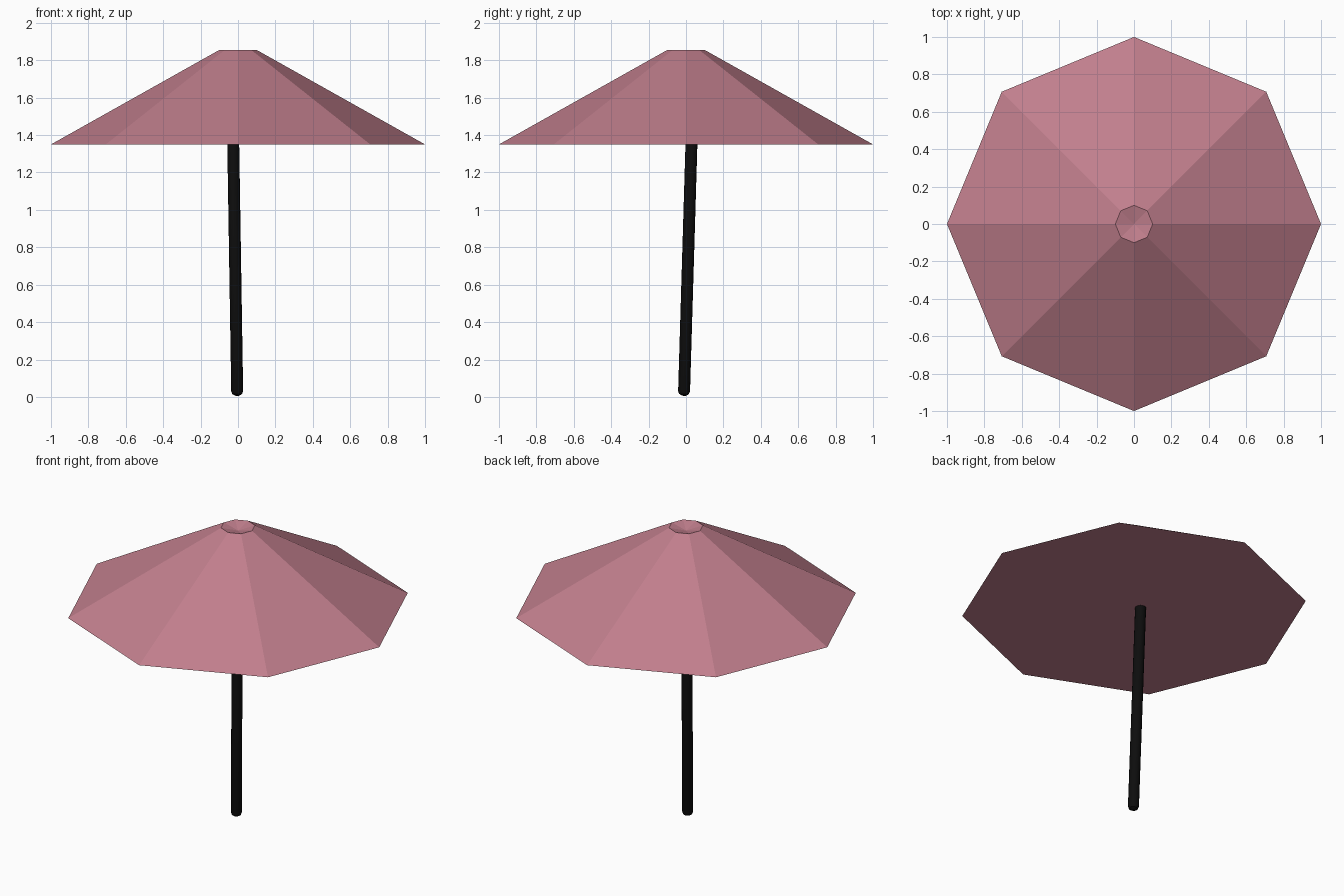
import bpy
import bmesh
from math import cos, sin, pi
from mathutils import Vector

cube = bpy.data.objects.get("Cube")
if cube:
    bpy.data.objects.remove(cube, do_unlink=True)


def make_material(name, color, roughness):
    mat = bpy.data.materials.new(name)
    mat.use_nodes = True
    mat.diffuse_color = color
    shader = mat.node_tree.nodes["Principled BSDF"]
    shader.inputs["Base Color"].default_value = color
    shader.inputs["Roughness"].default_value = roughness
    return mat


def make_object(name, bm, mat):
    bmesh.ops.recalc_face_normals(bm, faces=bm.faces)
    mesh = bpy.data.meshes.new(name)
    bm.to_mesh(mesh)
    bm.free()
    mesh.materials.append(mat)
    obj = bpy.data.objects.new(name, mesh)
    bpy.context.collection.objects.link(obj)
    return obj


def ring(bm, radius, z, sides):
    return [bm.verts.new((radius * cos(2 * pi * i / sides),
                          radius * sin(2 * pi * i / sides), z))
            for i in range(sides)]


def bridge(bm, lower, upper):
    n = len(lower)
    for i in range(n):
        j = (i + 1) % n
        bm.faces.new((lower[i], lower[j], upper[j], upper[i]))


pink = make_material("dusty pink", (0.53, 0.21, 0.265, 1), 0.8)
black = make_material("black", (0.004, 0.004, 0.004, 1), 0.6)

# Canopy: eight flat panels, closed underside, slightly dished crown
bm = bmesh.new()
rim = ring(bm, 1.0, 1.35, 8)
crown = ring(bm, 0.1, 1.855, 8)
bridge(bm, rim, crown)
bm.faces.new(rim)
dish = bm.verts.new((0, 0, 1.83))
for i in range(len(crown)):
    bm.faces.new((crown[i], crown[(i + 1) % len(crown)], dish))
make_object("canopy", bm, pink)

# Pole: slim leaning rod with rounded ends, its top hidden in the canopy
foot = Vector((-0.004, -0.011, 0.005))
head = Vector((-0.027, 0.032, 1.45))
axis = head - foot
length = axis.length
radius, sides, cap = 0.032, 16, 0.025
bm = bmesh.new()
rings = []
for t in (0.2, 0.6, 1.0):
    r = radius * sin(t * pi / 2)
    rings.append(ring(bm, r, cap * (1 - cos(t * pi / 2)), sides))
for t in (1.0, 0.6, 0.2):
    r = radius * sin(t * pi / 2)
    rings.append(ring(bm, r, length - cap * (1 - cos(t * pi / 2)), sides))
for lower, upper in zip(rings, rings[1:]):
    bridge(bm, lower, upper)
bm.faces.new(rings[0])
bm.faces.new(rings[-1])
pole = make_object("pole", bm, black)
pole.location = foot
pole.rotation_mode = 'QUATERNION'
pole.rotation_quaternion = axis.to_track_quat('Z', 'Y')
bpy.ops.object.select_all(action='DESELECT')
bpy.context.view_layer.objects.active = pole
pole.select_set(True)
bpy.ops.object.shade_smooth_by_angle()
